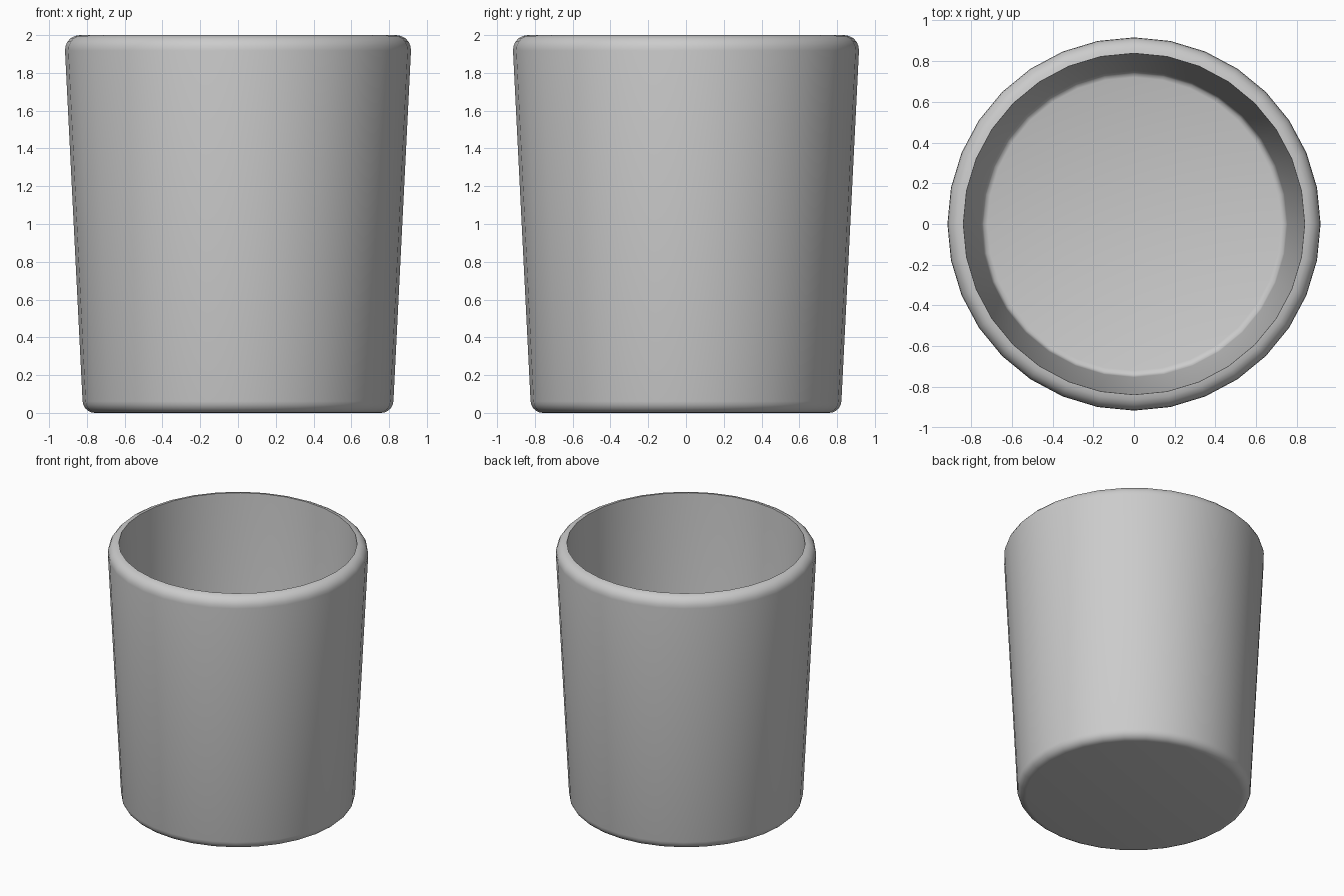
import bpy, bmesh, math

if "Cube" in bpy.data.objects:
    bpy.data.objects.remove(bpy.data.objects["Cube"])

SIDES = 32


def arc(cx, cz, r, a0, a1, n=5):
    """Points of a rounded corner in the profile plane (angles in degrees)."""
    return [(cx + r * math.cos(math.radians(a0 + (a1 - a0) * i / n)),
             cz + r * math.sin(math.radians(a0 + (a1 - a0) * i / n))) for i in range(n + 1)]


# Profile from underside centre, up the outer wall, over the rim, down to the inner floor
profile = arc(0.758, 0.065, 0.065, -90, -3)
profile += arc(0.838, 1.922, 0.078, -3, 90)
profile += [(0.752, 0.12), (0.748, 0.10), (0.738, 0.086), (0.72, 0.08)]

# Tapered cup, lathed
bm = bmesh.new()
rings = [[bm.verts.new((r * math.cos(2 * math.pi * i / SIDES),
                        r * math.sin(2 * math.pi * i / SIDES), z)) for i in range(SIDES)]
         for r, z in profile]
for a, b in zip(rings, rings[1:]):
    for i in range(SIDES):
        j = (i + 1) % SIDES
        bm.faces.new((a[i], a[j], b[j], b[i]))
bm.faces.new(rings[0][::-1])
bm.faces.new(rings[-1])
bmesh.ops.recalc_face_normals(bm, faces=bm.faces)
mesh = bpy.data.meshes.new("cup")
bm.to_mesh(mesh)
bm.free()
cup = bpy.data.objects.new("cup", mesh)
bpy.context.collection.objects.link(cup)

# Smooth shading, keeping the inner rim edge crisp
bpy.context.view_layer.objects.active = cup
cup.select_set(True)
bpy.ops.object.shade_smooth_by_angle(angle=math.radians(40))
